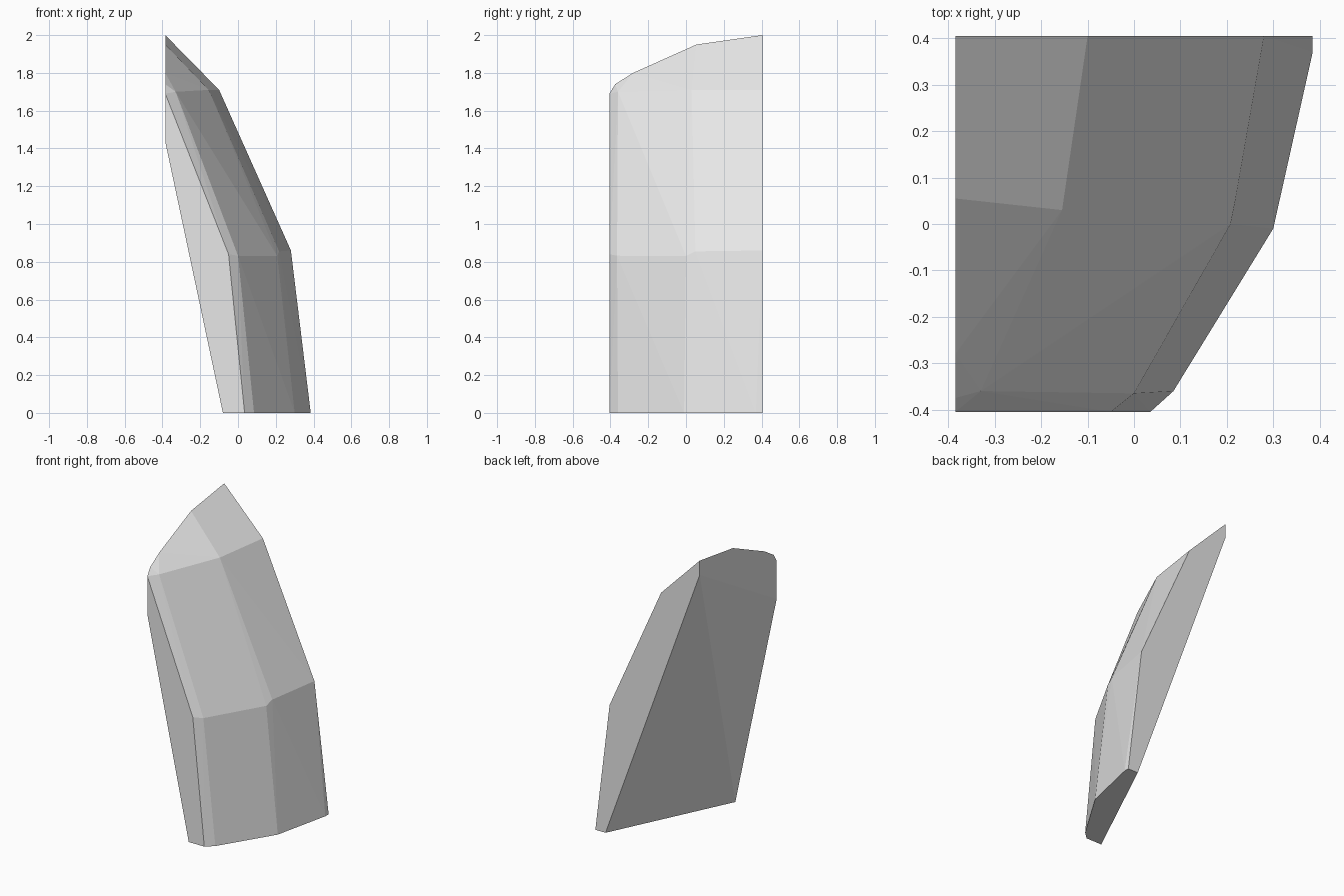
import bpy, bmesh, math

default = bpy.data.objects.get("Cube")
if default:
    bpy.data.objects.remove(default, do_unlink=True)

# Shared planes: flat front and back ends, and the upright inner top edge
FRONT, BACK, INNER = -0.405, 0.405, -0.385

# Outer surface, from the ground up: each band runs front to back
base = [(0.035, FRONT, 0), (0.085, -0.36, 0), (0.30, -0.01, 0),
        (0.385, 0.37, 0), (0.385, BACK, 0)]
knee = [(-0.05, FRONT, 0.84), (0.0, -0.365, 0.832), (0.208, 0, 0.83),
        (0.218, 0.05, 0.855), (0.28, BACK, 0.86)]
shoulder = [(-0.33, -0.36, 1.70), (-0.155, 0.03, 1.71), (-0.10, BACK, 1.71)]
rim = [(INNER, y, z) for y, z in
       ((FRONT, 1.69), (-0.375, 1.74), (-0.28, 1.80), (0.055, 1.95), (BACK, 2.0))]

# Inner surface: bottom edge and the lower edge of the upright strip
inner = [(-0.08, FRONT, 0), (0.31, BACK, 0),
         (INNER, FRONT, 1.435), (INNER, BACK, 1.905)]

# Close the bands into one solid faceted slab
bm = bmesh.new()
for co in base + knee + shoulder + rim + inner:
    bm.verts.new(co)
hull = bmesh.ops.convex_hull(bm, input=bm.verts[:])
loose = {v for v in hull["geom_interior"] + hull["geom_unused"]
         if isinstance(v, bmesh.types.BMVert)}
bmesh.ops.delete(bm, geom=list(loose), context="VERTS")

# Merge the coplanar triangles into clean flat facets
bmesh.ops.dissolve_limit(bm, angle_limit=math.radians(0.5),
                         verts=bm.verts[:], edges=bm.edges[:])
bmesh.ops.recalc_face_normals(bm, faces=bm.faces[:])
mesh = bpy.data.meshes.new("curved_slab")
bm.to_mesh(mesh)
bm.free()

# Single plain grey
grey = bpy.data.materials.new("light_grey")
grey.use_nodes = True
colour = (0.8, 0.8, 0.8, 1)
grey.diffuse_color = colour
grey.node_tree.nodes["Principled BSDF"].inputs["Base Color"].default_value = colour
mesh.materials.append(grey)

slab = bpy.data.objects.new("curved_slab", mesh)
bpy.context.collection.objects.link(slab)
